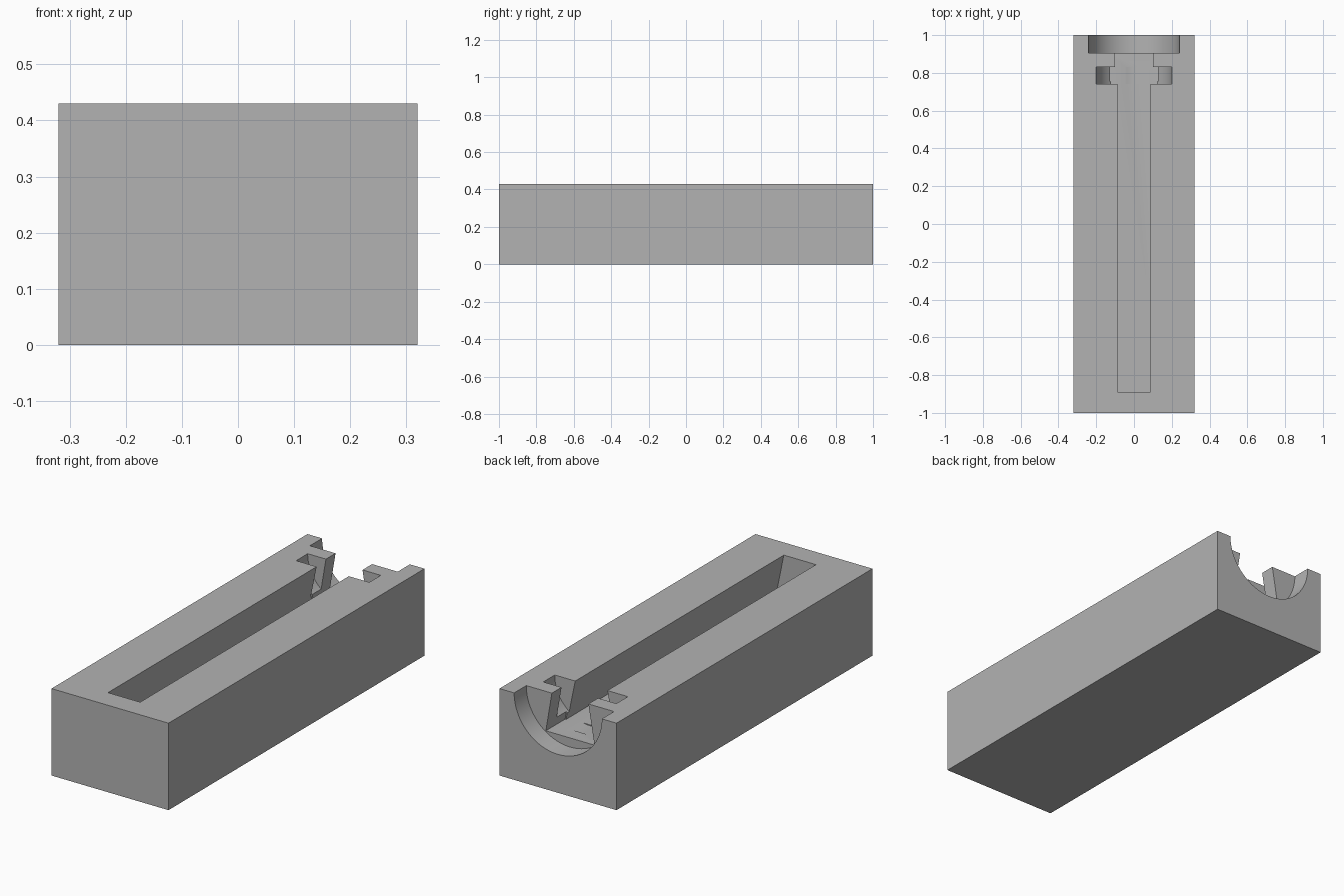
import bpy, bmesh, math

if "Cube" in bpy.data.objects:
    bpy.data.objects.remove(bpy.data.objects["Cube"])

TOP = 0.43      # block height
FLOOR = 0.235   # floor of the dovetail channel


def material(name, value):
    m = bpy.data.materials.new(name)
    m.diffuse_color = (value, value, value, 1)
    m.use_nodes = True
    m.node_tree.nodes["Principled BSDF"].inputs["Base Color"].default_value = m.diffuse_color
    return m


def prism(name, profile, y0, y1):
    """Extrude an (x, z) profile along y."""
    bm = bmesh.new()
    face = bm.faces.new([bm.verts.new((x, y0, z)) for x, z in profile])
    res = bmesh.ops.extrude_face_region(bm, geom=[face])
    verts = [v for v in res["geom"] if isinstance(v, bmesh.types.BMVert)]
    bmesh.ops.translate(bm, verts=verts, vec=(0, y1 - y0, 0))
    bmesh.ops.recalc_face_normals(bm, faces=bm.faces)
    mesh = bpy.data.meshes.new(name)
    bm.to_mesh(mesh)
    bm.free()
    ob = bpy.data.objects.new(name, mesh)
    bpy.context.collection.objects.link(ob)
    return ob


def dovetail(top, bottom):
    """Undercut channel profile, continued a little above the block."""
    over = 0.05
    tip = top - (bottom - top) * over / (TOP - FLOOR)
    return [(-bottom, FLOOR), (bottom, FLOOR), (tip, TOP + over), (-tip, TOP + over)]


def circle(r, n=96):
    return [(r * math.cos(2 * math.pi * i / n), TOP + r * math.sin(2 * math.pi * i / n))
            for i in range(n)]


# Solid block
block = prism("slotted_block", [(-0.32, 0), (0.32, 0), (0.32, TOP), (-0.32, TOP)], -1, 1)
block.data.materials.append(material("grey", 0.45))

# Long slot, wider neck, round flange pocket and round end recess
cutters = [
    prism("long_slot_cutter", dovetail(0.088, 0.128), -0.89, 0.78),
    prism("neck_cutter", dovetail(0.10, 0.133), 0.755, 0.95),
    prism("flange_pocket_cutter", circle(0.20), 0.74, 0.83),
    prism("end_recess_cutter", circle(0.24), 0.905, 1.05),
]

bpy.context.view_layer.objects.active = block
block.select_set(True)
for c in cutters:
    mod = block.modifiers.new(c.name, "BOOLEAN")
    mod.operation = "DIFFERENCE"
    mod.solver = "EXACT"
    mod.object = c
    bpy.ops.object.modifier_apply(modifier=mod.name)
    bpy.data.objects.remove(c, do_unlink=True)

bpy.ops.object.shade_smooth_by_angle(angle=math.radians(30))
